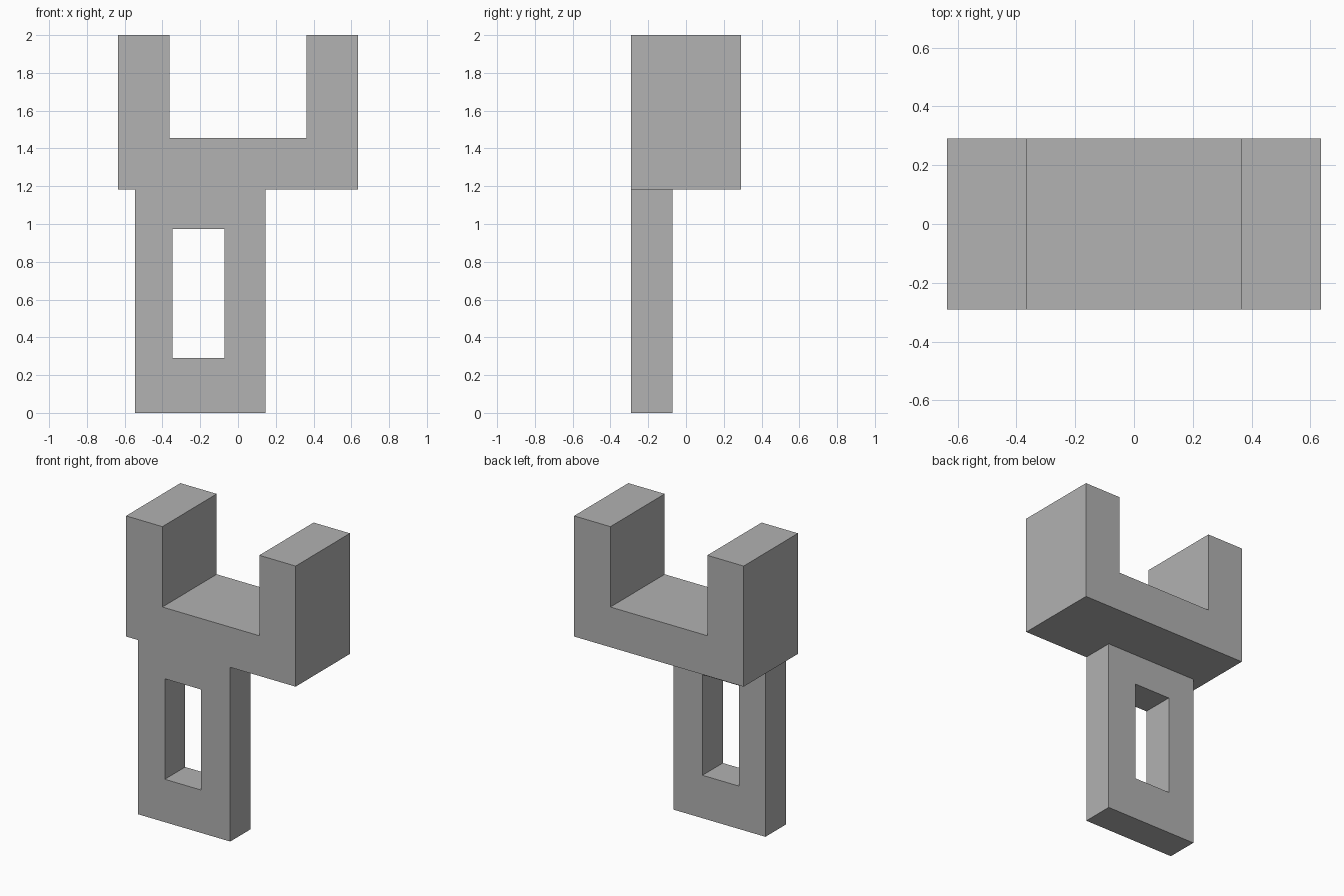
import bpy
import bmesh

cube = bpy.data.objects.get("Cube")
if cube:
    bpy.data.objects.remove(cube, do_unlink=True)

U = 1 / 11            # modelling unit
FRONT = -3.2 * U      # shared front plane

grey = bpy.data.materials.new("plain grey")
grey.use_nodes = True
grey.diffuse_color = (0.445, 0.445, 0.445, 1)
grey.node_tree.nodes["Principled BSDF"].inputs["Base Color"].default_value = grey.diffuse_color


def finish(name, bm):
    bmesh.ops.recalc_face_normals(bm, faces=bm.faces)
    mesh = bpy.data.meshes.new(name)
    bm.to_mesh(mesh)
    bm.free()
    mesh.materials.append(grey)
    obj = bpy.data.objects.new(name, mesh)
    bpy.context.collection.objects.link(obj)
    return obj


def ring(bm, points, y):
    return [bm.verts.new((x * U, y, z * U)) for x, z in points]


def rectangle(x0, x1, z0, z1):
    return [(x0, z0), (x1, z0), (x1, z1), (x0, z1)]


def bridge(bm, a, b):
    for i in range(len(a)):
        j = (i + 1) % len(a)
        bm.faces.new((a[i], a[j], b[j], b[i]))


# U-shaped fork: mirrored half profile, extruded front to back
half = [(7, 13), (7, 22), (4, 22), (4, 16)]
profile = half + [(-x, z) for x, z in reversed(half)]
bm = bmesh.new()
front, back = ring(bm, profile, FRONT), ring(bm, profile, -FRONT)
bm.faces.new(front)
bm.faces.new(back)
bridge(bm, front, back)
finish("fork", bm)

# Offset handle plate with a rectangular window
outer = rectangle(-6, 1.6, 0, 13)
inner = rectangle(-3.8, -0.8, 3.2, 10.7)
bm = bmesh.new()
back_y = FRONT + 2.4 * U
of, ob = ring(bm, outer, FRONT), ring(bm, outer, back_y)
nf, nb = ring(bm, inner, FRONT), ring(bm, inner, back_y)
for a, b in ((of, nf), (nf, nb), (nb, ob), (ob, of)):
    bridge(bm, a, b)
finish("handle_plate", bm)
